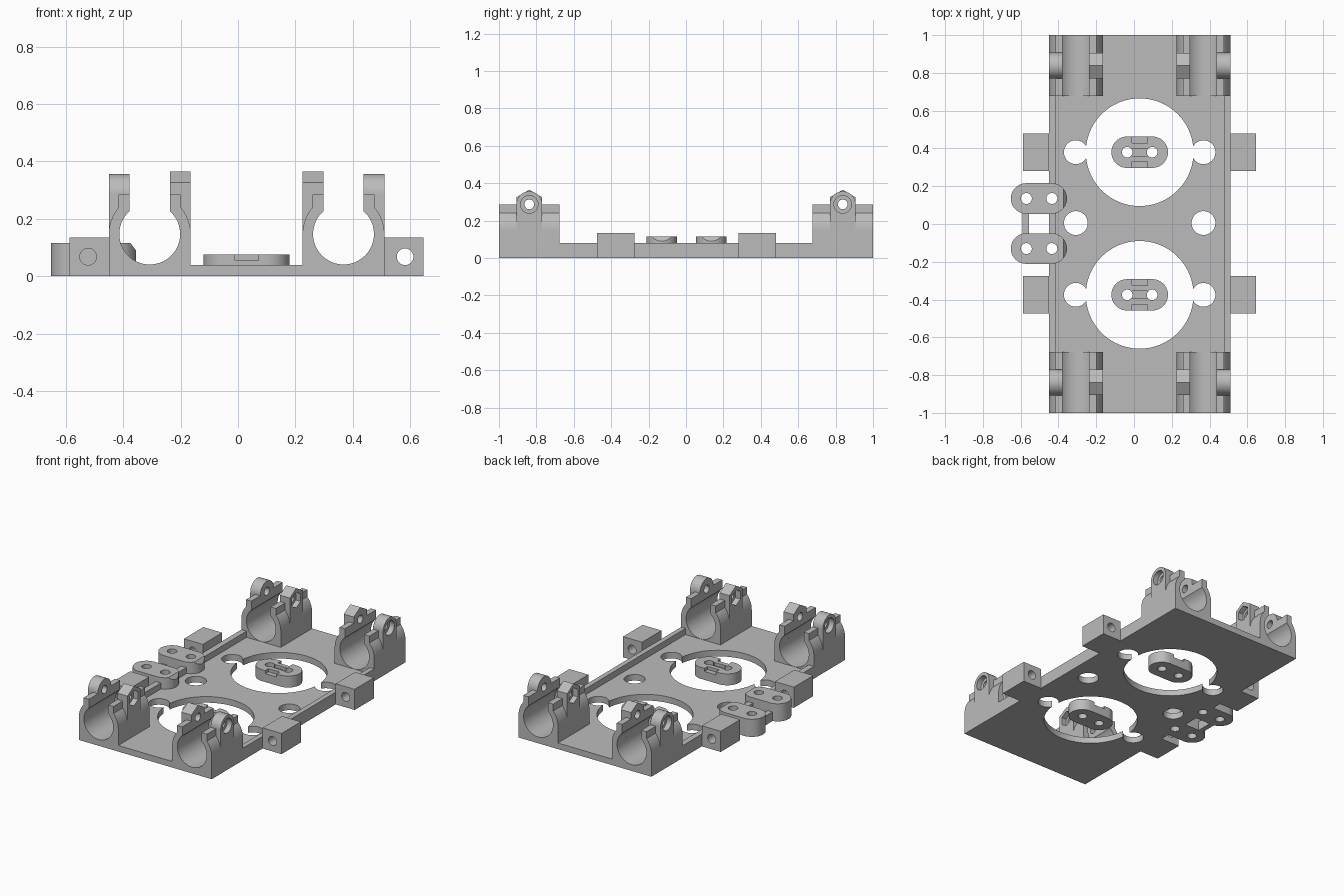
import bpy, bmesh
from math import cos, sin, pi, acos, asin

if "Cube" in bpy.data.objects:
    bpy.data.objects.remove(bpy.data.objects["Cube"], do_unlink=True)

grey = bpy.data.materials.new("plain grey")
grey.use_nodes = True
COLOR = (0.5, 0.5, 0.5, 1)
grey.diffuse_color = COLOR
grey.node_tree.nodes["Principled BSDF"].inputs["Base Color"].default_value = COLOR

MID = 0.03          # centre line of the tray
HALF = 0.48         # half width of the tray


def arc(cx, cy, r, a, b, n):
    return [(cx + r * cos(a + (b - a) * i / n), cy + r * sin(a + (b - a) * i / n))
            for i in range(n + 1)]


def circle(cx, cy, r, n=48, turn=0.0):
    return arc(cx, cy, r, turn, turn + 2 * pi, n)[:-1]


def rect(x0, x1, y0, y1):
    return [(x0, y0), (x1, y0), (x1, y1), (x0, y1)]


def stadium(x0, x1, cy, r):
    return arc(x1 - r, cy, r, -pi / 2, pi / 2, 20) + arc(x0 + r, cy, r, pi / 2, 3 * pi / 2, 20)


def prism(name, outline, axis, lo, hi):
    """Extrude a flat outline along an axis."""
    place = {"x": lambda p, d: (d, p[0], p[1]),
             "y": lambda p, d: (p[0], d, p[1]),
             "z": lambda p, d: (p[0], p[1], d)}[axis]
    bm = bmesh.new()
    face = bm.faces.new([bm.verts.new(place(p, lo)) for p in outline])
    ext = bmesh.ops.extrude_face_region(bm, geom=[face])
    step = [h - l for h, l in zip(place((0, 0), hi), place((0, 0), lo))]
    bmesh.ops.translate(bm, vec=step,
                        verts=[v for v in ext["geom"] if isinstance(v, bmesh.types.BMVert)])
    bmesh.ops.recalc_face_normals(bm, faces=bm.faces)
    mesh = bpy.data.meshes.new(name)
    bm.to_mesh(mesh)
    bm.free()
    mesh.materials.append(grey)
    ob = bpy.data.objects.new(name, mesh)
    bpy.context.collection.objects.link(ob)
    return ob


def finish(ob, cutters=()):
    """Cut the part, then smooth its round faces."""
    bpy.ops.object.select_all(action="DESELECT")
    bpy.context.view_layer.objects.active = ob
    ob.select_set(True)
    for c in cutters:
        mod = ob.modifiers.new("cut", "BOOLEAN")
        mod.operation, mod.solver, mod.object = "DIFFERENCE", "EXACT", c
        bpy.ops.object.modifier_apply(modifier=mod.name)
    for c in cutters:
        bpy.data.objects.remove(c, do_unlink=True)
    bpy.ops.object.shade_smooth_by_angle(angle=0.5)


def cut(outline, axis, lo, hi):
    ob = prism("cutter", outline, axis, lo, hi)
    ob.hide_render = True
    return ob


# Base plate with large openings and small round holes
PAD_Y = (0.135, -0.13)
PAD_X = (-0.57, -0.435)
holes = [cut(circle(MID, y, 0.285, 96), "z", -0.1, 0.2) for y in (0.38, -0.375)]
holes += [cut(circle(MID + s * 0.338, y, 0.063), "z", -0.1, 0.2)
          for s in (-1, 1) for y in (0.38, 0.005, -0.375)]
holes += [cut(circle(PAD_X[1], y, 0.029), "z", -0.1, 0.2) for y in PAD_Y]
finish(prism("base_plate", rect(MID - HALF, MID + HALF, -1, 1), "z", 0, 0.04), holes)

# Edge rails
left_rail = prism("left_rail", rect(MID + HALF - 0.032, MID + HALF, -0.69, 0.69), "z", 0.035, 0.08)
right_rail = prism("right_rail", rect(MID - HALF, MID - HALF + 0.038, -0.69, 0.69), "z", 0.035, 0.08)
finish(left_rail)
finish(right_rail, [cut(circle(PAD_X[1], y, 0.029), "z", -0.1, 0.2) for y in PAD_Y])

# Side blocks drilled lengthwise
for s, side in ((1, "left"), (-1, "right")):
    for y, end in ((0.38, "back"), (-0.375, "front")):
        a, b = sorted((MID + s * HALF, MID + s * 0.617))
        block = prism(f"{side}_{end}_block", rect(a, b, 0, 0.135), "y", y - 0.1, y + 0.1)
        finish(block, [cut(circle(MID + s * 0.552, 0.068, 0.029), "y", y - 0.2, y + 0.2)])

# Floating anchors inside the large openings
for y, end in ((0.38, "back"), (-0.375, "front")):
    anchor = prism(f"{end}_anchor", stadium(MID - 0.15, MID + 0.15, y, 0.083), "z", 0, 0.075)
    cuts = [cut(circle(MID + dx, y, 0.028), "z", -0.1, 0.2) for dx in (-0.066, 0.066)]
    cuts += [cut(rect(MID - 0.041, MID + 0.041, y + d - w, y + d + w), "z", 0.055, 0.1)
             for d, w in ((0, 0.02), (0.07, 0.02), (-0.07, 0.02))]
    finish(anchor, cuts)

# Cable pads on the right edge, with a bar between them
for y, end in zip(PAD_Y, ("back", "front")):
    pad = prism(f"{end}_cable_pad", stadium(-0.652, -0.355, y, 0.081), "z", 0, 0.115)
    cuts = [cut(circle(x, y, 0.029), "z", -0.1, 0.2) for x in PAD_X]
    cuts.append(cut([(-0.376, 0.117), (-0.35, 0.083), (-0.33, 0.13)], "y", y - 0.2, y + 0.2))
    finish(pad, cuts)
finish(prism("cable_pad_bar", rect(-0.59, -0.556, -0.06, 0.07), "z", 0, 0.06))

# Open clamps: profile, screw lug and nut lug
OUT, BORE, SLOT, SHOULDER = 0.1425, 0.106, 0.07, 0.108
CZ = 0.147          # bore height
LUG_Z = 0.287       # screw height
g = acos(SLOT / BORE)
t = acos(SHOULDER / OUT)
for s, side in ((1, "left"), (-1, "right")):
    cx = MID + s * (HALF - OUT)
    profile = [(cx - OUT, 0.03)] + arc(cx, CZ, OUT, pi, pi - t, 12)
    profile += [(cx - SHOULDER, 0.285), (cx - SLOT, 0.285)]
    profile += arc(cx, CZ, BORE, pi - g, 2 * pi + g, 56)
    profile += [(cx + SLOT, 0.285), (cx + SHOULDER, 0.285)]
    profile += arc(cx, CZ, OUT, t, 0, 12) + [(cx + OUT, 0.03)]
    for e, end in ((1, "back"), (-1, "front")):
        lo, hi = sorted((e * 0.677, e))
        finish(prism(f"{side}_{end}_clamp", profile, "y", lo, hi))
        y = e * 0.838

        round_top = arc(y, LUG_Z, 0.069, 0, pi, 24)
        round_lug = [(y - 0.069, CZ), (y + 0.069, CZ)] + round_top
        hex_lug = [(y - 0.067, CZ), (y + 0.067, CZ), (y + 0.067, 0.326),
                   (y, 0.365), (y - 0.067, 0.326)]
        for d, name, shape, recess in (
                (s, "screw_lug", round_lug, circle(y, LUG_Z, 0.047)),
                (-s, "nut_lug", hex_lug, circle(y, LUG_Z, 0.05, 6, pi / 2))):
            lo, hi = sorted((cx + d * SLOT, cx + d * OUT))
            lug = prism(f"{side}_{end}_{name}", shape, "x", lo, hi)
            r0, r1 = sorted((cx + d * 0.108, cx + d * 0.2))
            finish(lug, [cut(circle(cx, CZ, BORE, 64), "y", y - 0.2, y + 0.2),
                         cut(circle(y, LUG_Z, 0.026, 32), "x", lo - 0.1, hi + 0.1),
                         cut(recess, "x", r0, r1)])
        # Screw hole through the clamp walls as well
        clamp = bpy.data.objects[f"{side}_{end}_clamp"]
        finish(clamp, [cut(circle(y, LUG_Z, 0.026, 32), "x", cx - 0.2, cx + 0.2)])
